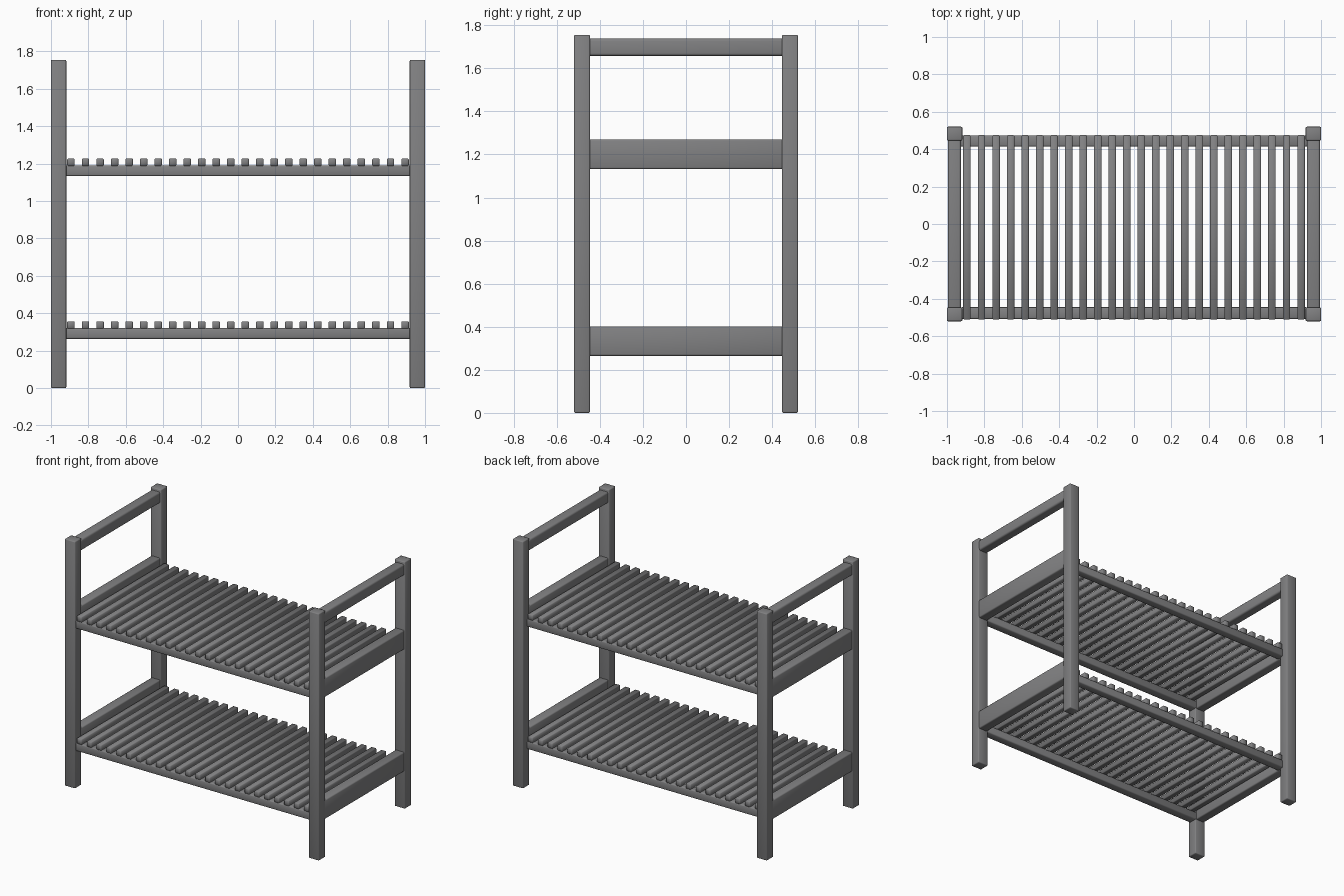
import bpy, bmesh, math

if "Cube" in bpy.data.objects:
    bpy.data.objects.remove(bpy.data.objects["Cube"])

grey = bpy.data.materials.new("mid_grey")
grey.diffuse_color = (0.22, 0.22, 0.225, 1)
grey.use_nodes = True
grey.node_tree.nodes["Principled BSDF"].inputs["Base Color"].default_value = grey.diffuse_color


def box(name, lo, hi, bevel=0.006, segments=2):
    """Softly rounded bar spanning two opposite corners."""
    bm = bmesh.new()
    bmesh.ops.create_cube(bm, size=1)
    for v in bm.verts:
        for i in range(3):
            v.co[i] = lo[i] if v.co[i] < 0 else hi[i]
    bmesh.ops.bevel(bm, geom=bm.edges[:], offset=bevel, segments=segments,
                    profile=0.5, affect='EDGES')
    bmesh.ops.recalc_face_normals(bm, faces=bm.faces[:])
    me = bpy.data.meshes.new(name)
    bm.to_mesh(me)
    bm.free()
    me.materials.append(grey)
    ob = bpy.data.objects.new(name, me)
    bpy.context.collection.objects.link(ob)
    bpy.ops.object.select_all(action='DESELECT')
    ob.select_set(True)
    bpy.context.view_layer.objects.active = ob
    bpy.ops.object.shade_smooth_by_angle(angle=math.radians(50))
    return ob


HALF_Y, POST_Y, POST_X, TOP = 0.52, 0.446, 0.918, 1.755

for sx, side in ((-1, "left"), (1, "right")):
    # corner posts
    for sy, end in ((-1, "front"), (1, "back")):
        xs = sorted((sx * POST_X, sx * 1.0))
        ys = sorted((sy * POST_Y, sy * HALF_Y))
        box(f"{end}_{side}_post", (xs[0], ys[0], 0), (xs[1], ys[1], TOP))
    # handle bar and side panels between the posts
    xs = sorted((sx * 0.925, sx * 0.995))
    yj = POST_Y + 0.01
    box(f"{side}_handle", (xs[0], -yj, 1.658), (xs[1], yj, 1.738), 0.012, 3)
    for z, level in ((0.265, "lower"), (1.132, "upper")):
        box(f"{level}_{side}_panel", (xs[0], -yj, z), (xs[1], yj, z + 0.137), 0.008)

# shelves: two long rails with slats across them
SLATS = 24
for z, level in ((0.263, "lower"), (1.133, "upper")):
    for y0, y1, end in ((-0.508, -0.445, "front"), (0.414, 0.473, "back")):
        box(f"{level}_{end}_rail", (-0.928, y0, z), (0.928, y1, z + 0.057), 0.008)
    for i in range(SLATS):
        x = -0.893 + i * 1.786 / (SLATS - 1)
        box(f"{level}_slat_{i + 1}", (x - 0.02, -0.51, z + 0.055),
            (x + 0.02, 0.475, z + 0.094), 0.004, 1)
